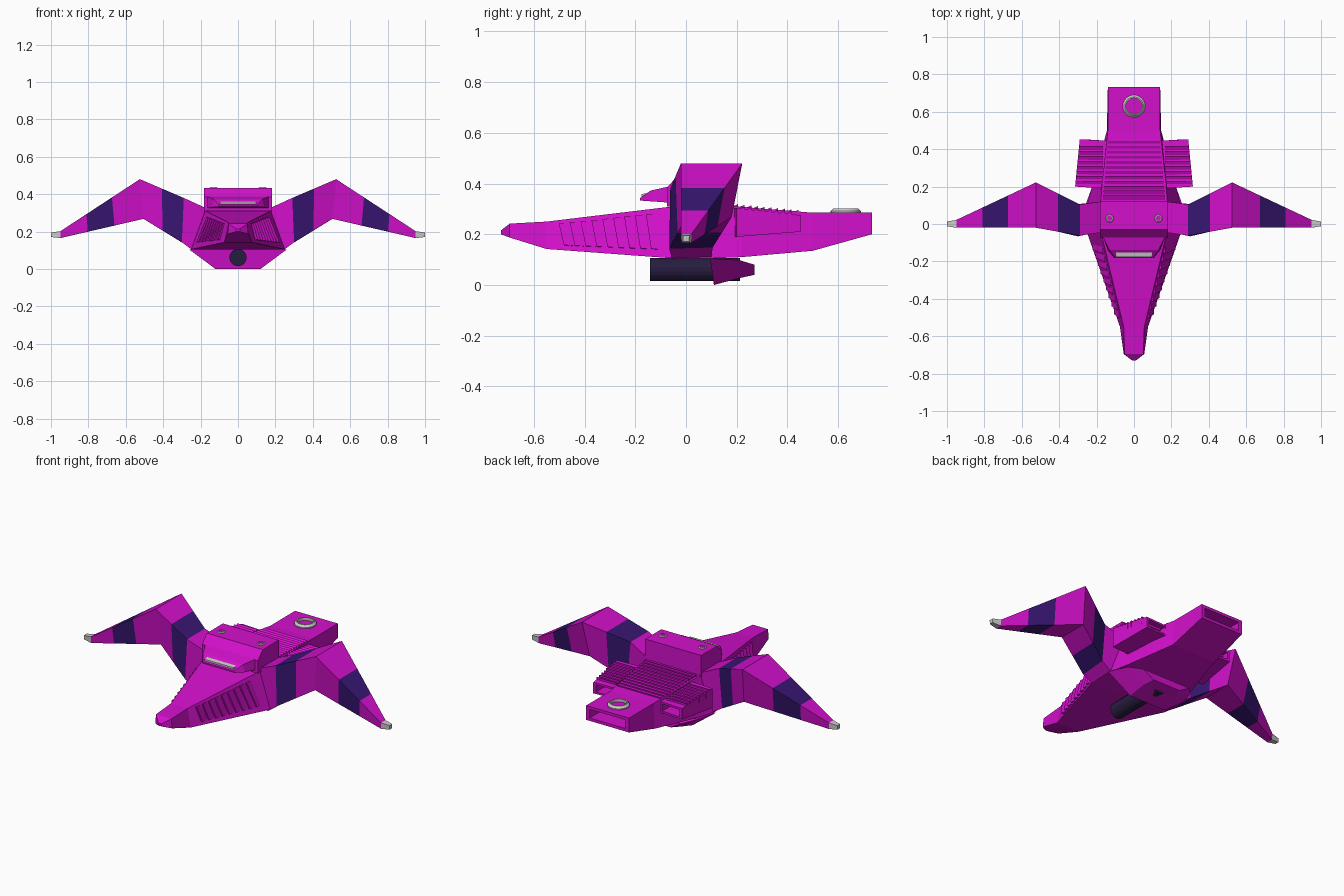
import bpy, bmesh
from math import pi
from mathutils import Vector

if "Cube" in bpy.data.objects:
    bpy.data.objects.remove(bpy.data.objects["Cube"])


def material(name, rgb):
    m = bpy.data.materials.new(name)
    m.diffuse_color = (*rgb, 1)
    m.use_nodes = True
    m.node_tree.nodes["Principled BSDF"].inputs["Base Color"].default_value = m.diffuse_color
    return m


MAGENTA = material("magenta", (0.65, 0.005, 0.6))
INDIGO = material("indigo", (0.04, 0.008, 0.17))
DARK = material("dark_metal", (0.02, 0.012, 0.05))


def finish(bm, name, mat=None, mirror=False):
    bmesh.ops.recalc_face_normals(bm, faces=bm.faces)
    me = bpy.data.meshes.new(name)
    bm.to_mesh(me)
    bm.free()
    ob = bpy.data.objects.new(name, me)
    bpy.context.collection.objects.link(ob)
    if mat:
        me.materials.append(mat)
    if mirror:
        ob.modifiers.new("mirror", "MIRROR")
    return ob


def add_loft(bm, rings):
    rows = [[bm.verts.new(p) for p in r] for r in rings]
    n = len(rows[0])
    for a, b in zip(rows, rows[1:]):
        for i in range(n):
            bm.faces.new((a[i], a[(i + 1) % n], b[(i + 1) % n], b[i]))
    bm.faces.new(rows[0][::-1])
    bm.faces.new(rows[-1])


def loft(name, rings, mat=None, mirror=False):
    bm = bmesh.new()
    add_loft(bm, rings)
    return finish(bm, name, mat, mirror)


def recessed(rings, sx, sz, depth):
    # extra rings that turn the rear cap into an open duct
    last = [Vector(p) for p in rings[-1]]
    c = sum(last, Vector()) / len(last)
    lip = [c + Vector(((p.x - c.x) * sx, p.y - c.y, (p.z - c.z) * sz)) for p in last]
    return rings + [lip, [p - Vector((0, depth, 0)) for p in lip]]


def section(y, wt, zt, wb, zb):
    return [(-wb, y, zb), (wb, y, zb), (wt, y, zt), (-wt, y, zt)]


# hull from nose to tail, open at the rear
hull = [section(*s) for s in (
    (-0.73, .01, .215, .01, .2), (-0.695, .05, .242, .055, .187),
    (-0.55, .055, .25, .075, .142), (-0.05, .175, .31, .25, .105),
    (0.1, .18, .315, .25, .105), (0.22, .17, .308, .22, .11),
    (0.5, .14, .285, .145, .135), (0.733, .14, .285, .14, .2))]
loft("hull", recessed(hull, .84, .6, .1), MAGENTA)

# louvres on the nose sides
B0, T0 = Vector(hull[2][1]), Vector(hull[2][2])
B1, T1 = Vector(hull[3][1]), Vector(hull[3][2])
normal = (B1 - B0).cross(T0 - B0).normalized()


def side(y, u):
    t = (y + 0.55) / 0.5
    return B0.lerp(B1, t).lerp(T0.lerp(T1, t), u)


bm = bmesh.new()
for i in range(9):
    y = -0.49 + i * 0.043
    rings = []
    for u, lean in ((.16, .012), (.88, -.008)):
        a, b = side(y + lean, u), side(y + lean + .041, u)
        rings.append([a - normal * .004, b - normal * .004, a + normal * .012])
    add_loft(bm, rings)
finish(bm, "nose_louvres", MAGENTA, True)

# cabin block and its visor
cabin = [(.12, .30), (.12, .433), (-.03, .433), (-.075, .385), (-.075, .31)]
loft("cabin", [[(s * .183, y, z) for y, z in cabin] for s in (-1, 1)], MAGENTA)
loft("visor", [section(-.07, .165, .388, .165, .325),
               section(-.14, .13, .372, .14, .33),
               section(-.182, .10, .342, .105, .333)], MAGENTA)
loft("visor_slot", [section(-.15, .095, .363, .095, .346),
                    section(-.176, .095, .358, .095, .348)])

# wings: inner and outer panels split into coloured bands
root = [(.17, -.045, .325), (.17, .12, .325), (.24, .10, .105), (.25, -.055, .105)]
shoulder = [(.29, -.062, .38), (.29, .105, .38), (.31, .105, .148), (.30, -.066, .143)]
elbow = [(.525, -.02, .48), (.525, .222, .48), (.505, .18, .268), (.505, -.0, .268)]
tip = [(.95, -.02, .202), (.95, .022, .202), (.95, .02, .165), (.95, -.018, .165)]


def mix(a, b, t):
    return [Vector(p).lerp(Vector(q), t) for p, q in zip(a, b)]


inner, outer1, outer2 = mix(shoulder, elbow, .5), mix(elbow, tip, .35), mix(elbow, tip, .67)
for name, a, b, mat in (("wing_root", root, shoulder, MAGENTA),
                        ("wing_inner_stripe", shoulder, inner, INDIGO),
                        ("wing_inner", inner, elbow, MAGENTA),
                        ("wing_elbow", elbow, outer1, MAGENTA),
                        ("wing_outer_stripe", outer1, outer2, INDIGO),
                        ("wing_outer", outer2, tip, MAGENTA)):
    loft(name, [a, b], mat, True)
loft("wing_tip", [tip, [(1.0, y * .6, .182 + (z - .182) * .65) for x, y, z in tip]], None, True)

# side pods with open rear ends
pod = [[(.15, .19, .19), (.315, .20, .19), (.315, .20, .303), (.15, .19, .303)],
       [(.14, .445, .21), (.29, .453, .21), (.29, .453, .275), (.14, .445, .275)]]
loft("side_pod", recessed(pod, .78, .65, .08), MAGENTA, True)

# stepped ribs across the back and the pods
bm = bmesh.new()
for i in range(12):
    y = .125 + i * .0265
    z = .318 - (y - .125) * .095
    parts = [(-.165 + i * .0022, .165 - i * .0022, 0)]
    if y > .19 and i < 11:
        e = .313 - (y - .2) * .098
        parts += [(.165, e, .008), (-e, -.165, .008)]
    for x0, x1, drop in parts:
        prof = [(y, z - drop - .035), (y, z - drop - .006),
                (y + .0265, z - drop + .006), (y + .0265, z - drop - .035)]
        add_loft(bm, [[(x, py, pz) for py, pz in prof] for x in (x0, x1)])
finish(bm, "deck_ribs", MAGENTA)

# belly scoop
loft("belly_scoop", [section(.095, .26, .11, .26, .1),
                     ] and [
    [(-.12, .11, 0), (.12, .11, 0), (.262, .095, .105), (-.262, .095, .105)],
    [(-.11, .21, .027), (.11, .21, .027), (.22, .21, .098), (-.22, .21, .098)],
    [(-.09, .27, .04), (.09, .27, .04), (.16, .27, .08), (-.16, .27, .08)]], MAGENTA)

# belly cannon
bpy.ops.mesh.primitive_cylinder_add(vertices=18, radius=.046, depth=.355,
                                    location=(0, .035, .061), rotation=(pi / 2, 0, 0))
cannon = bpy.context.object
cannon.name = "belly_cannon"
cannon.data.materials.append(DARK)


def ring(name, x, y, z, r_out, r_in, h, mirror=False, n=24):
    # bevelled washer turned around a vertical axis
    prof = [(r_in, 0), (r_out, 0), (r_out, h * .5), (r_out - h * .5, h), (r_in, h)]
    from math import cos, sin
    bm = bmesh.new()
    rows = [[bm.verts.new((x + r * cos(2 * pi * i / n), y + r * sin(2 * pi * i / n), z + dz))
             for r, dz in prof] for i in range(n)]
    for i in range(n):
        a, b = rows[i], rows[(i + 1) % n]
        for k in range(5):
            bm.faces.new((a[k], b[k], b[(k + 1) % 5], a[(k + 1) % 5]))
    return finish(bm, name, None, mirror)


# tail ring and cabin bolts
ring("tail_ring", 0, .63, .28, .06, .043, .022)
ring("cabin_bolt_ring", .13, .03, .43, .022, .014, .008, True, 12)
bm = bmesh.new()
bmesh.ops.create_cone(bm, cap_ends=True, segments=6, radius1=.012, radius2=.012, depth=.008)
bmesh.ops.translate(bm, verts=bm.verts, vec=(.13, .03, .433))
finish(bm, "cabin_bolt", MAGENTA, True)
